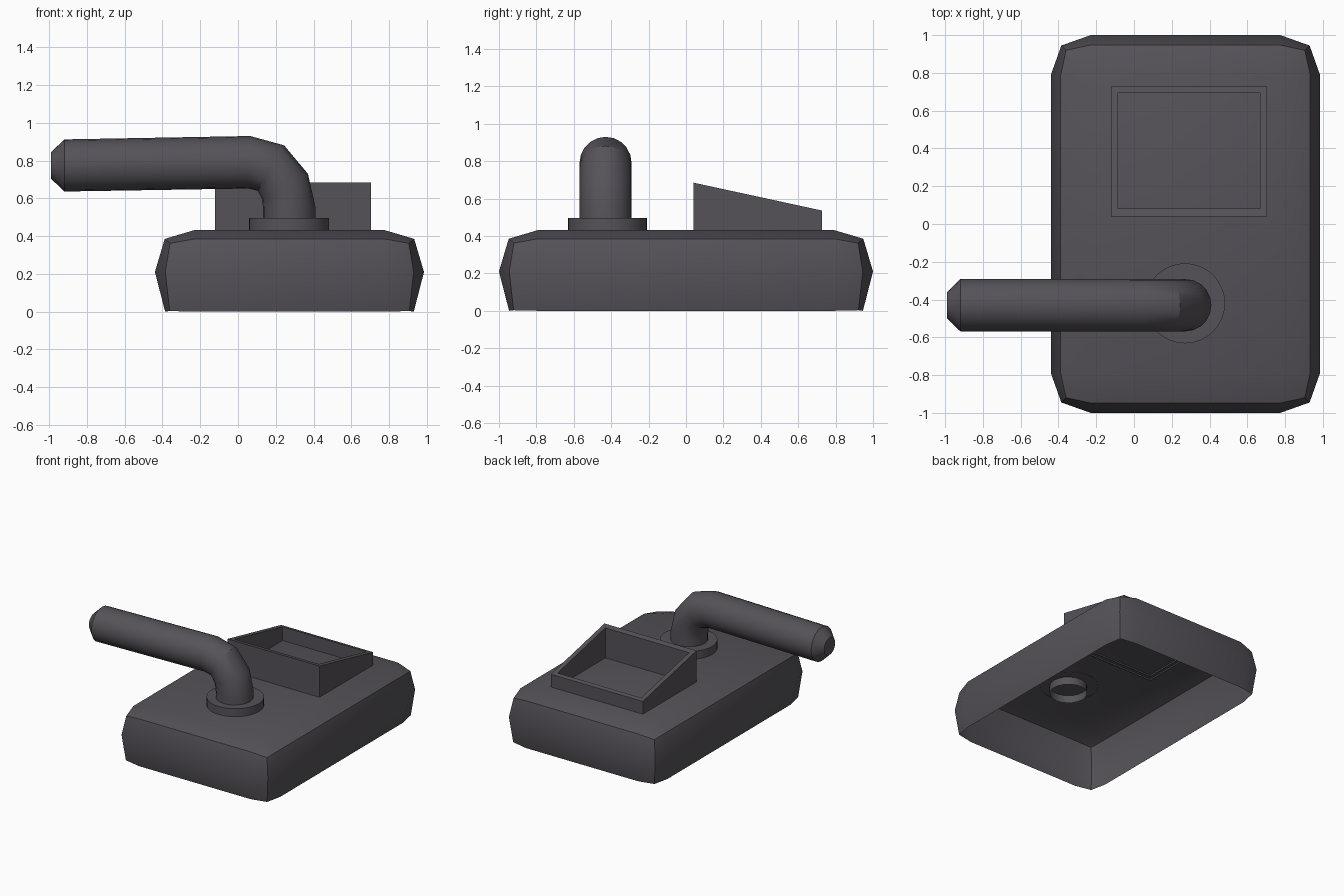
import bpy, bmesh, math

if "Cube" in bpy.data.objects:
    bpy.data.objects.remove(bpy.data.objects["Cube"])

mat = bpy.data.materials.new("dark grey")
mat.diffuse_color = (0.092, 0.085, 0.099, 1)
mat.use_nodes = True
mat.node_tree.nodes["Principled BSDF"].inputs["Base Color"].default_value = mat.diffuse_color


def loft(name, rings, cap_start=False, cap_end=False):
    """Skin a list of equal-length closed rings."""
    bm = bmesh.new()
    vs = [[bm.verts.new(p) for p in r] for r in rings]
    n = len(rings[0])
    for a, b in zip(vs, vs[1:]):
        for i in range(n):
            j = (i + 1) % n
            bm.faces.new((a[i], a[j], b[j], b[i]))
    if cap_start:
        bm.faces.new(vs[0][::-1])
    if cap_end:
        bm.faces.new(vs[-1])
    bmesh.ops.remove_doubles(bm, verts=bm.verts[:], dist=1e-4)
    bmesh.ops.dissolve_degenerate(bm, edges=bm.edges[:], dist=1e-5)
    me = bpy.data.meshes.new(name)
    bm.to_mesh(me)
    bm.free()
    me.materials.append(mat)
    ob = bpy.data.objects.new(name, me)
    bpy.context.collection.objects.link(ob)
    bpy.ops.object.select_all(action='DESELECT')
    ob.select_set(True)
    bpy.context.view_layer.objects.active = ob
    bpy.ops.object.shade_smooth_by_angle(angle=math.radians(30))
    return ob


# housing: open-bottomed box with two-step rounded edges
X0, X1, Y = -0.44, 0.985, 1.0
B = 0.21


def body_ring(edge, corner, z, zc):
    """Three points per corner: two edge ends and the corner between them."""
    cx, hx = (X0 + X1) / 2, (X1 - X0) / 2
    pts = []
    for sx, sy in ((1, 1), (-1, 1), (-1, -1), (1, -1)):
        tri = [(edge, B, z), (corner, corner, zc), (B, edge, z)]
        if sx * sy < 0:
            tri.reverse()
        pts += [(cx + sx * (hx - dx), sy * (Y - dy), h) for dx, dy, h in tri]
    return pts


loft("housing", [body_ring(0.054, 0.078, 0, 0.003),
                 body_ring(0, 0.055, 0.21, 0.21),
                 body_ring(0.052, 0.08, 0.385, 0.362),
                 body_ring(B, B, 0.432, 0.432)], cap_end=True)


# raised frame with sloping top, open in the middle
def frame_ring(x0, x1, y0, y1, z=None):
    return [(x, y, z if z is not None else 0.685 - (y - 0.04) * 0.217)
            for x, y in ((x0, y0), (x1, y0), (x1, y1), (x0, y1))]


outer = (-0.122, 0.705, 0.04, 0.728)
inner = (-0.085, 0.667, 0.083, 0.695)
loft("sloped_frame", [frame_ring(*outer, 0.42), frame_ring(*outer),
                      frame_ring(*inner), frame_ring(*inner, 0.42)])


# collar and lever share circular cross-sections
def circle(x, z, angle, r, y=-0.43, n=20):
    """Ring around a path point; angle 0 = path going up, 90 = path going to -x."""
    a = math.radians(angle)
    return [(x + r * math.cos(t) * math.cos(a), y + r * math.sin(t),
             z + r * math.cos(t) * math.sin(a))
            for t in (2 * math.pi * i / n for i in range(n))]


loft("collar", [circle(0.27, z, 0, 0.212, -0.42, 32) for z in (0.43, 0.497)],
     cap_end=True)

path = [(0.27, 0.37, 0, 0.138), (0.271, 0.55, 3, 0.139), (0.25, 0.66, 30, 0.139),
        (0.175, 0.76, 60, 0.139), (0.06, 0.791, 88, 0.139),
        (-0.92, 0.774, 90, 0.138), (-0.99, 0.774, 90, 0.07)]
loft("lever_handle", [circle(*p) for p in path], cap_end=True)
